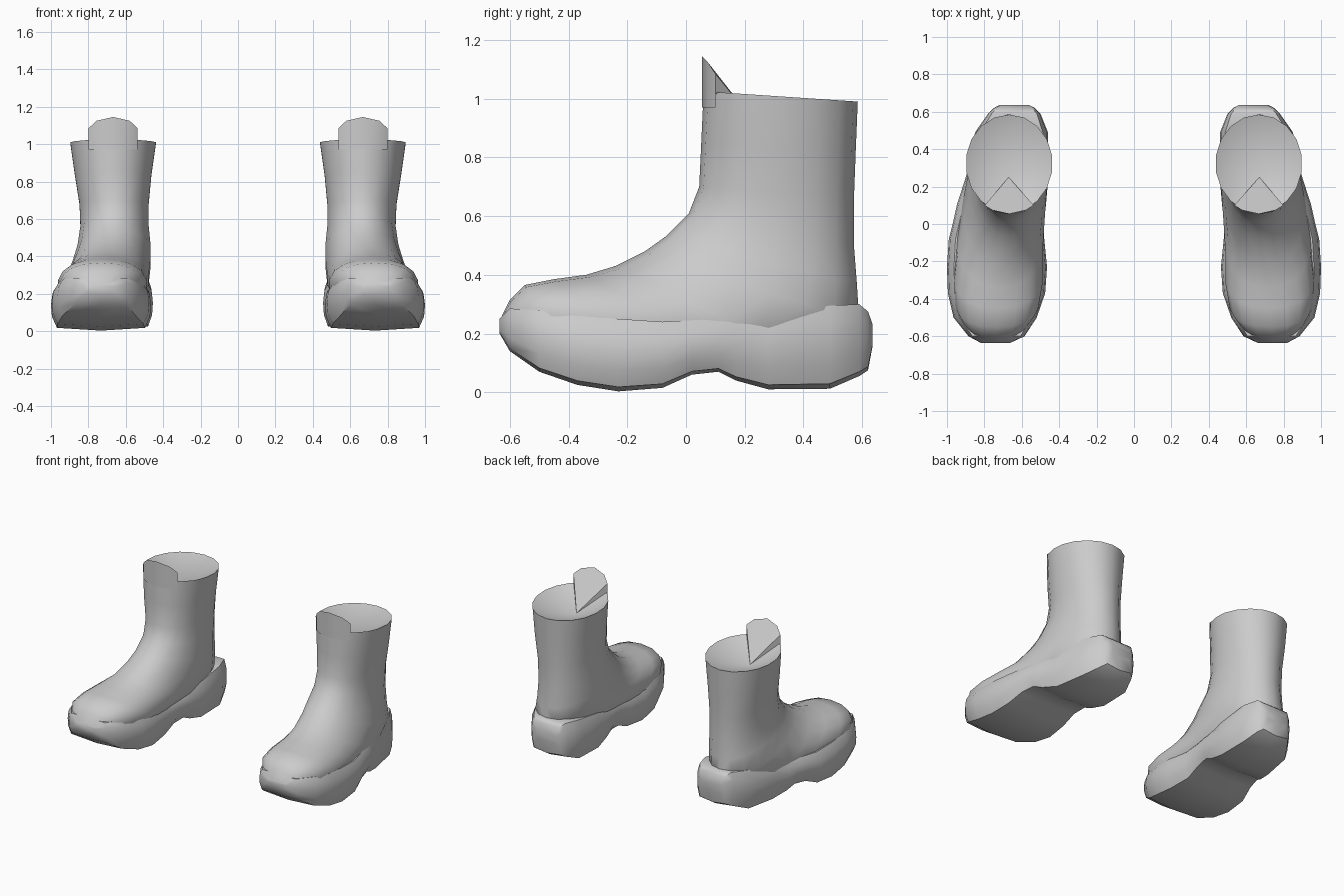
import bpy, bmesh
from math import sin, cos, pi, radians, copysign

if "Cube" in bpy.data.objects:
    bpy.data.objects.remove(bpy.data.objects["Cube"])


def finish(name, bm, angle):
    """Turn a bmesh into a smooth-shaded object mirrored to the other foot."""
    bmesh.ops.recalc_face_normals(bm, faces=bm.faces)
    mesh = bpy.data.meshes.new(name)
    bm.to_mesh(mesh)
    bm.free()
    ob = bpy.data.objects.new(name, mesh)
    bpy.context.collection.objects.link(ob)
    bpy.ops.object.select_all(action='DESELECT')
    ob.select_set(True)
    bpy.context.view_layer.objects.active = ob
    bpy.ops.object.shade_smooth_by_angle(angle=radians(angle))
    mod = ob.modifiers.new("other_foot", 'MIRROR')
    mod.use_clip = False
    mod.use_mirror_merge = False
    return ob


def loft(bm, rings):
    loops = [[bm.verts.new(p) for p in ring] for ring in rings]
    for a, b in zip(loops, loops[1:]):
        n = len(a)
        for i in range(n):
            j = (i + 1) % n
            bm.faces.new((a[i], a[j], b[j], b[i]))
    return loops


def fan(bm, loop, centre, closed=True):
    c = bm.verts.new(centre)
    for i in range(len(loop) - (0 if closed else 1)):
        bm.faces.new((loop[i], loop[(i + 1) % len(loop)], c))


def upper_ring(fy, fz, by, bz, xl, xr, power, sides=18):
    """Tilted oval between a front/top point and a back/bottom point."""
    pts = []
    for i in range(sides):
        t = 2 * pi * i / sides
        c, s = (copysign(abs(v) ** (2 / power), v) for v in (cos(t), sin(t)))
        pts.append(((xl + xr) / 2 + (xr - xl) / 2 * s,
                    (fy + by) / 2 + (fy - by) / 2 * c,
                    (fz + bz) / 2 + (fz - bz) / 2 * c))
    return pts


CUP = (0.67, 0.25, 0.90)  # lowest point of the sunken top

# Upper: shaft bending into the instep and toe
upper = [
    (.06, 1.025, .585, .99, .435, .90, 2),
    (.052, .85, .578, .82, .46, .875, 2.1),
    (.045, .70, .572, .66, .475, .85, 2.1),
    (.01, .61, .572, .50, .475, .845, 2.1),
    (-.07, .53, .582, .37, .465, .86, 2.1),
    (-.14, .48, .59, .24, .465, .885, 2.1),
    (-.24, .43, .40, .12, .475, .915, 2.1),
    (-.34, .40, .15, .12, .485, .945, 2.2),
    (-.45, .385, -.10, .10, .485, .965, 2.3),
    (-.55, .365, -.30, .10, .51, .955, 2.4),
    (-.60, .315, -.44, .12, .565, .91, 2.4),
    (-.627, .26, -.54, .17, .63, .85, 2.3),
]
bm = bmesh.new()
loops = loft(bm, [upper_ring(*r) for r in upper])
fan(bm, loops[0], CUP)
bm.faces.new(loops[-1])
finish("boot_upper", bm, 50)

# Sole: lofted from toe to heel (y, inner x, outer x, bottom z, top z)
sole = [
    (-.635, .66, .82, .20, .25),
    (-.60, .585, .885, .14, .285),
    (-.50, .52, .965, .07, .28),
    (-.37, .475, .995, .025, .26),
    (-.23, .465, 1.0, .003, .25),
    (-.08, .48, .99, .015, .24),
    (.02, .48, .965, .06, .245),
    (.11, .47, .945, .07, .25),
    (.17, .465, .925, .04, .255),
    (.28, .455, .89, .01, .265),
    (.49, .46, .85, .012, .295),
    (.59, .50, .78, .055, .30),
    (.62, .53, .75, .075, .275),
    (.636, .56, .72, .16, .23),
]
section = [(.06, .06), (.5, 0), (.94, .06), (.99, .3), (1, .55), (.985, .8),
           (.93, 1), (.07, 1), (.015, .8), (0, .55), (.01, .3)]
bm = bmesh.new()
loops = loft(bm, [[(xl + (xr - xl) * u, y, zb + (zt - zb) * v) for u, v in section]
                  for y, xl, xr, zb, zt in sole])
bm.faces.new(loops[0])
bm.faces.new(loops[-1])
finish("sole", bm, 45)

# Tongue: raised front flap that folds back into the sunken top
bm = bmesh.new()
low, high = [], []
for deg, z in ((-34, 1.02), (-34, 1.085), (-22, 1.125), (0, 1.145),
               (22, 1.125), (34, 1.085), (34, 1.02)):
    a = radians(deg)
    x, y = .6675 + .235 * sin(a), .322 - .268 * cos(a)
    high.append(bm.verts.new((x, y, z)))
    if z > 1.05:
        low.append(bm.verts.new((x, y, .97)))
for i in range(4):
    bm.faces.new((low[i], low[i + 1], high[i + 2], high[i + 1]))
fan(bm, high, CUP, closed=False)
finish("tongue", bm, 35)
